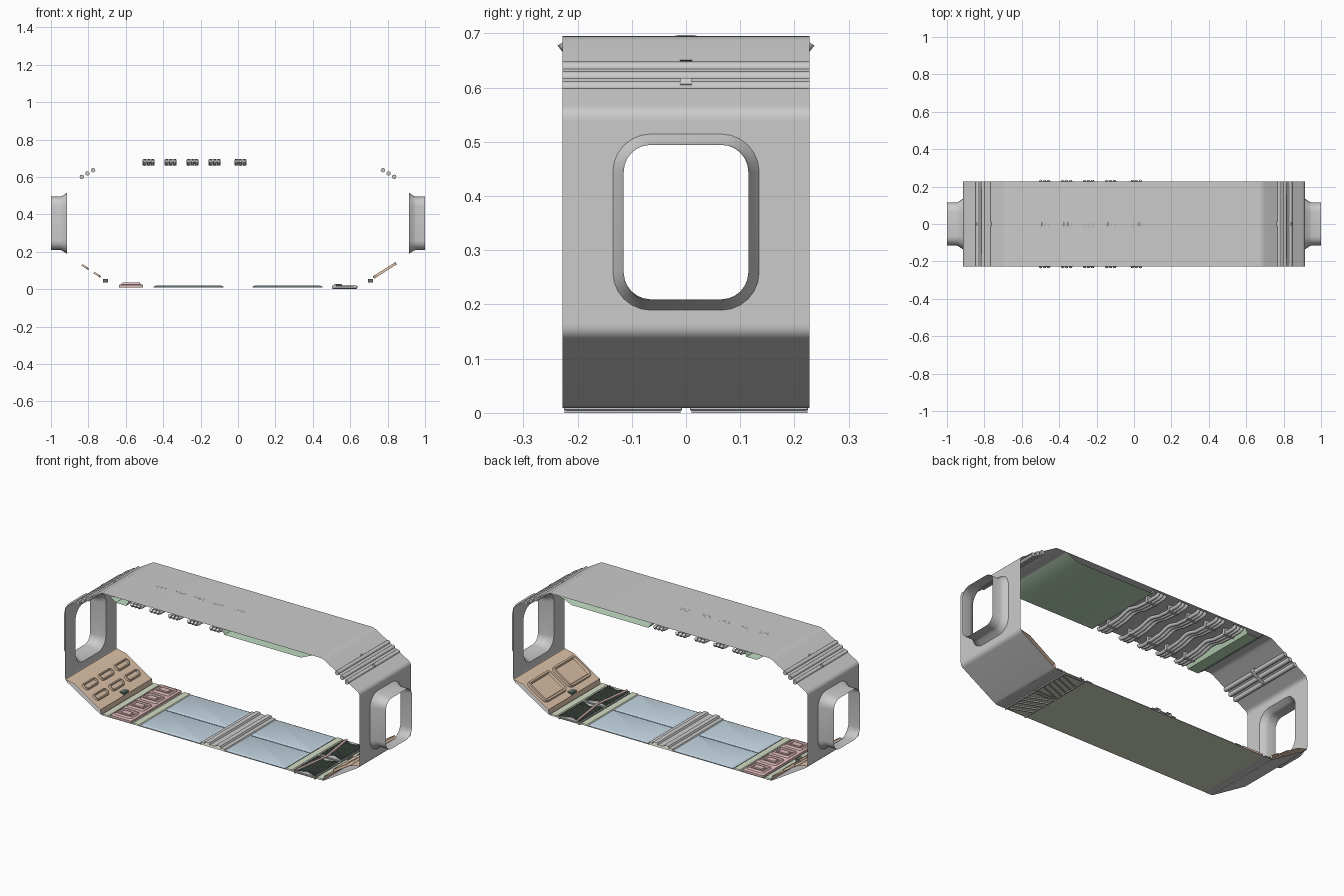
import bpy, bmesh, math
from mathutils import Vector, Matrix

if "Cube" in bpy.data.objects:
    bpy.data.objects.remove(bpy.data.objects["Cube"])

Y = 0.228
WALL = 0.915


def mat(name, r, g, b):
    m = bpy.data.materials.new(name)
    m.diffuse_color = (r, g, b, 1)
    m.use_nodes = True
    m.node_tree.nodes["Principled BSDF"].inputs["Base Color"].default_value = m.diffuse_color
    return m


ORANGE = mat("tan_panel", .70, .52, .38)
BLUE = mat("blue_floor", .55, .67, .76)
GREEN = mat("green_ceiling", .53, .72, .53)
OLIVE = mat("olive_trim", .65, .72, .55)
PINK = mat("pink_panel", .75, .50, .50)
DARK = mat("dark_mesh", .13, .17, .14)


def finish(name, bm, m=None, angle=35):
    bmesh.ops.recalc_face_normals(bm, faces=bm.faces)
    me = bpy.data.meshes.new(name)
    bm.to_mesh(me)
    bm.free()
    ob = bpy.data.objects.new(name, me)
    bpy.context.collection.objects.link(ob)
    if m:
        me.materials.append(m)
    bpy.ops.object.select_all(action='DESELECT')
    bpy.context.view_layer.objects.active = ob
    ob.select_set(True)
    bpy.ops.object.shade_smooth_by_angle(angle=math.radians(angle))
    return ob


def fillet(pts, d, n=6):
    """Round the inner corners of an open (x, z) path."""
    out = [Vector(pts[0])]
    for a, b, c in zip(pts, pts[1:], pts[2:]):
        a, b, c = Vector(a), Vector(b), Vector(c)
        p = b + (a - b).normalized() * d
        q = b + (c - b).normalized() * d
        for i in range(n + 1):
            t = i / n
            out.append(p * (1 - t) ** 2 + b * 2 * t * (1 - t) + q * t * t)
    return out + [Vector(pts[-1])]


def sheet(name, pts, m=None, y0=-Y, y1=Y):
    """Open (x, z) profile extruded along y."""
    bm = bmesh.new()
    rows = [[bm.verts.new((p[0], y, p[1])) for p in pts] for y in (y0, y1)]
    for i in range(len(pts) - 1):
        bm.faces.new((rows[0][i], rows[0][i + 1], rows[1][i + 1], rows[1][i]))
    return finish(name, bm, m)


def rounded(w, h, r, n=6):
    return [(sx * (w / 2 - r) + r * math.cos(a), sy * (h / 2 - r) + r * math.sin(a))
            for k, (sx, sy) in enumerate(((1, 1), (-1, 1), (-1, -1), (1, -1)))
            for a in [math.pi / 2 * (k + i / n) for i in range(n + 1)]]


def loft(name, M, w, h, r, rings, m=None, cap=True, rim=None):
    """Rounded rectangle stepped through (inset, height) rings; rim = outer rectangle around it."""
    bm = bmesh.new()
    loops = [[bm.verts.new(M @ Vector((x, y, z)))
              for x, y in rounded(w - 2 * d, h - 2 * d, max(r - d, .003))] for d, z in rings]
    n = len(loops[0])
    for a, b in zip(loops, loops[1:]):
        for i in range(n):
            bm.faces.new((a[i], a[(i + 1) % n], b[(i + 1) % n], b[i]))
    if cap:
        bm.faces.new(loops[-1])
    if rim:
        x0, x1, y0, y1 = rim
        vs = [bm.verts.new(M @ Vector((x, y, 0))) for x, y in ((x0, y0), (x1, y0), (x1, y1), (x0, y1))]
        edges = [bm.edges.new((vs[i], vs[(i + 1) % 4])) for i in range(4)]
        edges += [bm.edges.get((loops[0][i], loops[0][(i + 1) % n])) for i in range(n)]
        bmesh.ops.triangle_fill(bm, edges=edges, use_beauty=True)
    return finish(name, bm, m, 50)


def bars(name, segs, width, z0, z1, m=None):
    """Straight bars between (x, y) points, all in one object."""
    bm = bmesh.new()
    for a, b in segs:
        a, b = Vector(a), Vector(b)
        d = b - a
        M = (Matrix.Translation(((a.x + b.x) / 2, (a.y + b.y) / 2, (z0 + z1) / 2))
             @ Matrix.Rotation(math.atan2(d.y, d.x), 4, 'Z')
             @ Matrix.Diagonal((d.length, width, z1 - z0, 1)))
        bmesh.ops.create_cube(bm, size=1, matrix=M)
    return finish(name, bm, m)


def tube(name, paths, r, m=None):
    cu = bpy.data.curves.new(name, 'CURVE')
    cu.dimensions = '3D'
    cu.bevel_depth = r
    cu.bevel_resolution = 2
    cu.use_fill_caps = True
    for path in paths:
        sp = cu.splines.new('POLY')
        sp.points.add(len(path) - 1)
        for p, co in zip(sp.points, path):
            p.co = (*co, 1)
    ob = bpy.data.objects.new(name, cu)
    bpy.context.collection.objects.link(ob)
    if m:
        cu.materials.append(m)
    return ob


def at(x, y, z):
    return Matrix.Translation((x, y, z))


# outer shell: roof with both upper slopes
sheet("roof_shell", fillet([(-WALL, .54), (-WALL, .558), (-.685, .695), (.685, .695),
                            (WALL, .558), (WALL, .54)], .017))

for s, side in ((-1, "left"), (1, "right")):
    # side wall with flared window tunnel
    M = Matrix(((0, 0, s, s * WALL), (1, 0, 0, 0), (0, 1, 0, .352), (0, 0, 0, 1)))
    loft(side + "_window_wall", M, .27, .325, .07,
         [(0, 0), (.004, .006), (.016, .024), (.02, .034), (.02, 1 - WALL)],
         cap=False, rim=(-Y, Y, .165 - .352, .54 - .352))
    # lower outer slope
    sheet(side + "_lower_slope", fillet([(s * WALL, .165), (s * WALL, .145), (s * .69, .009),
                                         (s * .64, .009)], .018))
    # tan inner panel over the lower slope
    sheet(side + "_slope_panel", [(s * .69, .011), (s * .695, .038), (s * .722, .052),
                                  (s * .855, .137), (s * .912, .15)], ORANGE)
    bars(side + "_slope_latch", [((s * .695, 0), (s * .722, 0))], .04, .036, .054, DARK)
    # olive floor strips
    for x in (.475, .665):
        sheet(side + "_floor_strip", [(s * (x - .024), .01), (s * (x - .018), .017),
                                      (s * (x + .018), .017), (s * (x + .024), .01)], OLIVE)
    # blue floor plates
    for y in (-.114, .114):
        loft(side + "_floor_plate", at(s * .264, y, .01), .374, .226, .006,
             [(0, 0), (0, .004), (.012, .009)], BLUE)
    # pipes bundled along the upper slope
    paths = []
    for x in (.775, .805, .835):
        z = .695 - (x - .685) * .137 / .23 - .005
        paths.append([(s * x, -Y, z), (s * x, Y, z)])
    tube(side + "_slope_pipes", paths, .012)
    sheet(side + "_pipe_strap", [(s * .768, .651), (s * .758, .648), (s * .757, .63), (s * .765, .623),
                                 (s * .828, .59), (s * .84, .595), (s * .846, .607), (s * .84, .618)],
          None, -.011, .011)


def slope(s, x, y):
    """Local frame on the tan panel, z pointing into the room."""
    X = Vector((s * .843, 0, .538))
    Z = Vector((-s * .538, 0, .843))
    R = Matrix((X, Z.cross(X), Z)).transposed().to_4x4()
    return at(s * x, y, .052 + (x - .722) * .639) @ R


# six pill vents on the left panel
for x in (.755, .82):
    for y in (-.14, 0, .14):
        loft("pill_vent", slope(-1, x, y), .045, .115, .02,
             [(0, 0), (.003, .01), (.009, .01), (.012, .002)], ORANGE)
# two square hatches on the right panel
for y in (-.11, .11):
    loft("square_hatch", slope(1, .789, y), .145, .195, .025,
         [(0, 0), (.002, .014), (.012, .014), (.018, .004)], ORANGE)

# floor base and central ridge
sheet("floor_base", [(-.69, .0095), (.69, .0095)], OLIVE)
half = [(.08, .011), (.074, .02), (.052, .02), (.047, .03), (.022, .03), (.017, .021)]
sheet("centre_ridge", [(-x, z) for x, z in half] + half[::-1])

# pink bay with four tablets
loft("pink_bay", at(-.572, 0, .01), .13, .45, .004, [(0, 0), (0, .012), (.004, .015)], PINK)
for i in range(4):
    y = -.168 + i * .112
    loft("pink_tablet", at(-.572, y, .024), .105, .085, .012,
         [(0, 0), (.006, .011), (.014, .011), (.018, .005)], PINK)
    loft("tablet_grille", at(-.572, y, .028), .06, .038, .008, [(0, 0), (.003, .006)], PINK)

# dark grating bay: two trays, crossed bars on top, bracing below
x0, x1 = .507, .633
for y in (-.116, .116):
    loft("grating_tray", at(.57, y, .003), .136, .218, .004, [(.004, 0), (0, .003), (0, .013)])
top, low = [], []
for side in (-1, 1):
    for i in range(13):
        y = side * (.016 + i * .0125)
        top += [((x0, y), (x1, y + side * .055)), ((x1, y), (x0, y + side * .055))]
    for i in range(5):
        y = side * (.015 + i * .036)
        low += [((x0, y), (x1, y + side * .05))]
    low += [((x0, side * .01), (x0, side * .224)), ((x1, side * .01), (x1, side * .224))]
bars("grating_bars", top, .005, .014, .021, DARK)
bars("grating_bracing", low, .006, 0, .006)
tube("grating_rod", [[(.52, -.22, .023), (.55, 0, .023), (.52, .22, .023)]], .006, PINK)

# green ceiling panels on both sides of the hose pocket
sheet("ceiling_panel_right", [(.62, .694), (.55, .664), (.075, .664), (.055, .694)], GREEN)
sheet("ceiling_panel_left", [(-.64, .694), (-.6, .664), (-.535, .664), (-.52, .694)], GREEN)

# five triple hose groups under the ceiling
arc = [(.229, .683), (.222, .673), (.2, .669), (.13, .669), (.07, .673), (.03, .684), (.01, .688)]
path = [(-y, z) for y, z in arc] + arc[::-1]
for cx in (-.478, -.36, -.243, -.125, .013):
    tube("hose_group", [[(cx + k * .021, y, z) for y, z in path] for k in (-1, 0, 1)], .0095)
    for y in (-.15, .15):
        bars("hose_clamp", [((cx - .032, y), (cx + .032, y))], .014, .66, .694)
